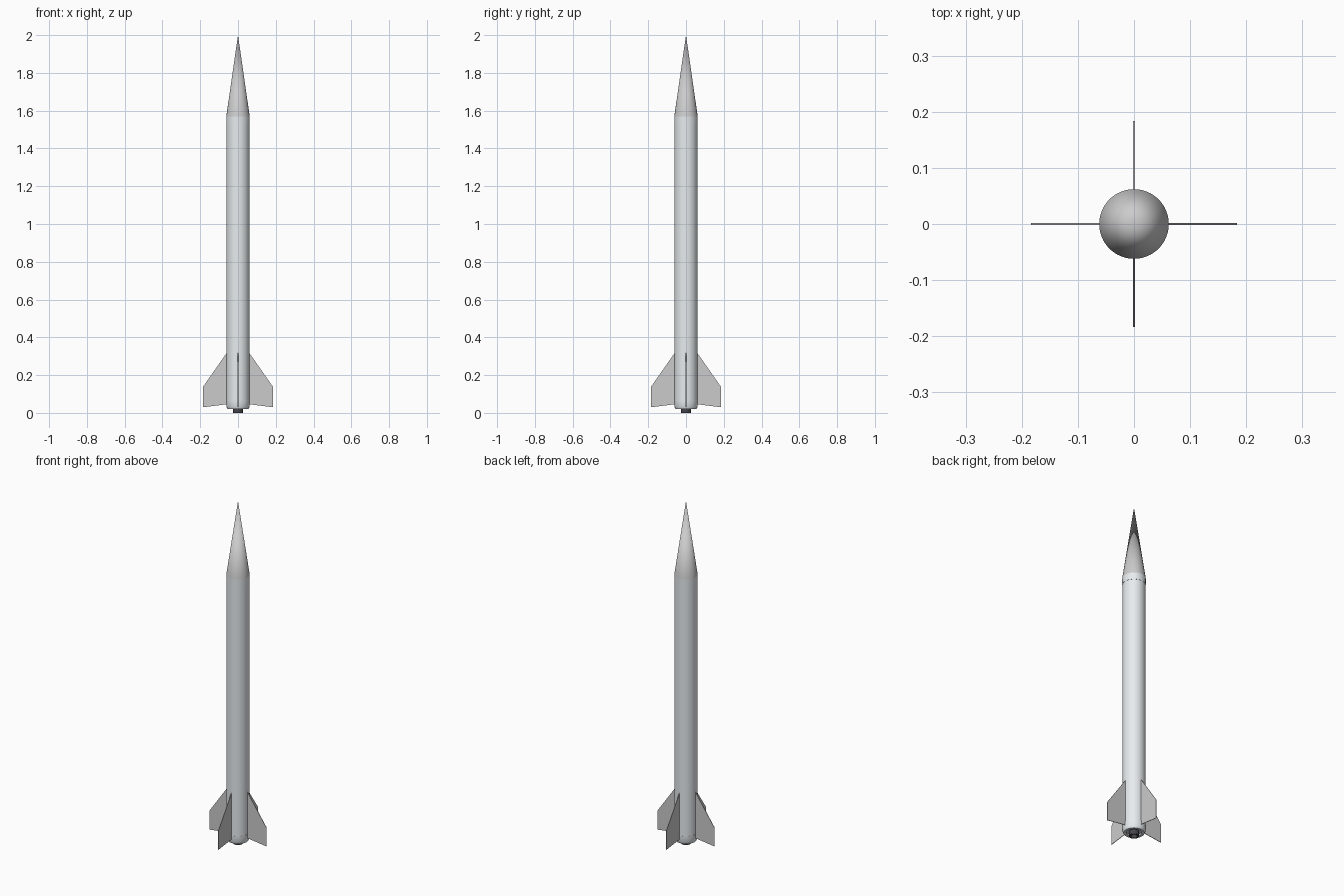
import bpy, bmesh, math

if "Cube" in bpy.data.objects:
    bpy.data.objects.remove(bpy.data.objects["Cube"])

SEG = 64
R = 0.062


def material(name, color):
    m = bpy.data.materials.new(name)
    m.diffuse_color = color
    m.use_nodes = True
    m.node_tree.nodes["Principled BSDF"].inputs["Base Color"].default_value = m.diffuse_color
    return m


def finish(name, bm, mat=None, smooth=True):
    bmesh.ops.recalc_face_normals(bm, faces=bm.faces)
    me = bpy.data.meshes.new(name)
    bm.to_mesh(me)
    bm.free()
    ob = bpy.data.objects.new(name, me)
    bpy.context.collection.objects.link(ob)
    if mat:
        me.materials.append(mat)
    if smooth:
        bpy.ops.object.select_all(action='DESELECT')
        ob.select_set(True)
        bpy.context.view_layer.objects.active = ob
        bpy.ops.object.shade_smooth_by_angle(angle=math.radians(30))
    return ob


def lathe(name, profile, mat=None):
    """Spin (radius, z) points around the z axis."""
    bm = bmesh.new()
    vs = [bm.verts.new((r, 0, z)) for r, z in profile]
    es = [bm.edges.new(p) for p in zip(vs, vs[1:])]
    bmesh.ops.spin(bm, geom=vs + es, axis=(0, 0, 1), cent=(0, 0, 0),
                   angle=math.tau, steps=SEG, use_duplicate=False)
    bmesh.ops.remove_doubles(bm, verts=bm.verts, dist=1e-5)
    return finish(name, bm, mat)


light = material("light_grey", (0.8, 0.84, 0.86, 1))
dark = material("dark_grey", (0.06, 0.06, 0.07, 1))

# Nose cone and the collar it sits on
lathe("nose_cone", [(0, 2.0), (R, 1.57), (0, 1.57)])
lathe("nose_collar", [(0, 1.57), (R, 1.57), (R, 1.53), (0, 1.53)], light)

# Main tube
lathe("body_tube", [(0, 1.53), (R - 0.001, 1.53), (R - 0.001, 0.067), (0, 0.067)], light)

# Tail ring, slightly tapered, with a recessed underside
lathe("tail_ring", [(0, 0.067), (R, 0.067), (R, 0.035), (0.055, 0.02),
                    (0.040, 0.02), (0.040, 0.03), (0, 0.03)], light)

# Motor nozzle, hollow from below
lathe("motor_nozzle", [(0, 0.031), (0.026, 0.031), (0.026, 0.0),
                       (0.019, 0.0), (0.010, 0.022), (0, 0.022)], dark)

# Four fins: thin plates turned about the axis
outline = [(0.058, 0.32), (0.184, 0.14), (0.184, 0.03), (0.058, 0.046)]
T = 0.0015
for i, side in enumerate(("right", "back", "left", "front")):
    bm = bmesh.new()
    face = bm.faces.new([bm.verts.new((x, -T, z)) for x, z in outline])
    ext = bmesh.ops.extrude_face_region(bm, geom=[face])["geom"]
    bmesh.ops.translate(bm, vec=(0, 2 * T, 0),
                        verts=[v for v in ext if isinstance(v, bmesh.types.BMVert)])
    fin = finish("fin_" + side, bm, smooth=False)
    fin.rotation_euler.z = i * math.pi / 2
